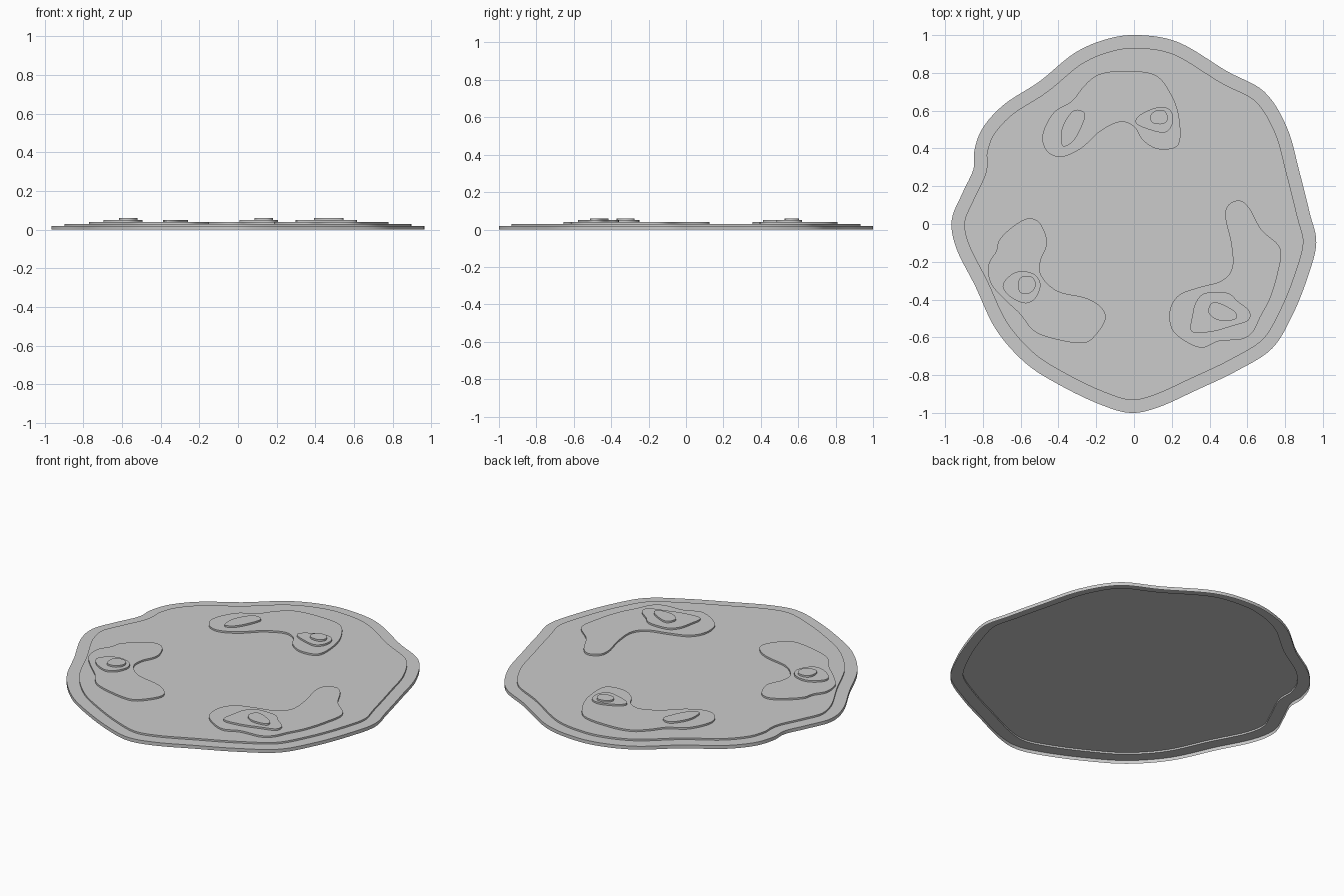
import bpy
import bmesh
import math
from mathutils import Vector

cube = bpy.data.objects.get("Cube")
if cube:
    bpy.data.objects.remove(cube, do_unlink=True)

stone = bpy.data.materials.new("plain_grey")
stone.use_nodes = True
stone.diffuse_color = (0.6, 0.6, 0.6, 1)
stone.node_tree.nodes["Principled BSDF"].inputs["Base Color"].default_value = stone.diffuse_color

STEP = 0.01                 # height of one terrace
SHORE = 2 * STEP            # height of the lowest terrace
SAMPLES = 6                 # curve points between two outline points


def smooth_loop(points):
    """Closed Catmull-Rom curve through clockwise points, returned counter-clockwise."""
    pts = [Vector(p) for p in reversed(points)]
    count = len(pts)
    loop = []
    for i in range(count):
        a, b, c, d = (pts[(i + k) % count] for k in range(-1, 3))
        for s in range(SAMPLES):
            t = s / SAMPLES
            loop.append(b + (c - a) * t / 2
                        + (a * 2 - b * 5 + c * 4 - d) * t * t / 2
                        + (b * 3 - a - c * 3 + d) * t ** 3 / 2)
    return loop


def inset_loop(loop, distance):
    """Move every point of a counter-clockwise loop inward."""
    result = []
    for i, p in enumerate(loop):
        along = (loop[(i + 1) % len(loop)] - loop[i - 1]).normalized()
        result.append(p + Vector((-along.y, along.x)) * distance)
    return result


def build_terrace(name, levels, closed_top=True):
    """Skin a stack of (loop, height) levels and optionally cap the last one."""
    bm = bmesh.new()
    rings = [[bm.verts.new((p.x, p.y, z)) for p in loop] for loop, z in levels]
    for low, high in zip(rings, rings[1:]):
        for i in range(len(low)):
            j = (i + 1) % len(low)
            bm.faces.new((low[i], low[j], high[j], high[i]))
    if closed_top:
        bm.faces.new(rings[-1])
    mesh = bpy.data.meshes.new(name)
    bm.to_mesh(mesh)
    bm.free()
    mesh.materials.append(stone)
    obj = bpy.data.objects.new(name, mesh)
    bpy.context.collection.objects.link(obj)
    bpy.ops.object.select_all(action="DESELECT")
    obj.select_set(True)
    bpy.context.view_layer.objects.active = obj
    bpy.ops.object.shade_smooth_by_angle(angle=math.radians(30))
    return obj


def raised_terrace(name, points, base):
    """A flat-topped terrace one step high."""
    loop = smooth_loop(points)
    build_terrace(name, [(loop, base), (loop, base + STEP)])


# Island: shore rim with an open underside, and the plateau inside it
shore = smooth_loop([
    (.03, 1), (.24, .96), (.49, .81), (.69, .7), (.81, .51), (.875, .28),
    (.93, .06), (.965, -.1), (.92, -.28), (.84, -.48), (.73, -.66), (.54, -.78),
    (.33, -.88), (.13, -.97), (-.02, -1), (-.18, -.955), (-.38, -.86),
    (-.57, -.74), (-.73, -.56), (-.84, -.33), (-.94, -.13), (-.965, .02),
    (-.91, .16), (-.85, .29), (-.845, .39), (-.8, .51), (-.685, .635),
    (-.5, .755), (-.315, .905), (-.14, .98)])
plateau = inset_loop(shore, .068)
build_terrace("shore", [(shore, 0), (shore, SHORE), (plateau, SHORE)], closed_top=False)
build_terrace("plateau", [(plateau, SHORE), (plateau, SHORE + STEP)])

# Three curved ridges on the plateau
ridges = {
    "back_ridge": [
        (-.065, .81), (.11, .79), (.2, .68), (.24, .555), (.235, .42), (.135, .395),
        (.05, .44), (0, .515), (-.075, .54), (-.18, .49), (-.28, .4), (-.385, .355),
        (-.46, .385), (-.485, .47), (-.425, .59), (-.33, .65), (-.265, .73), (-.19, .79)],
    "right_ridge": [
        (-.555, .03), (-.495, 0), (-.46, -.1), (-.495, -.195), (-.49, -.275),
        (-.405, -.355), (-.26, -.39), (-.18, -.435), (-.15, -.5), (-.2, -.585),
        (-.265, -.63), (-.395, -.615), (-.525, -.57), (-.605, -.475), (-.695, -.39),
        (-.76, -.31), (-.77, -.215), (-.73, -.145), (-.71, -.08), (-.63, -.005)],
    "left_ridge": [
        (.555, .125), (.61, .085), (.675, -.03), (.775, -.13), (.76, -.265),
        (.72, -.395), (.67, -.49), (.63, -.57), (.57, -.61), (.45, -.62), (.36, -.655),
        (.27, -.62), (.2, -.555), (.19, -.455), (.24, -.375), (.345, -.335),
        (.465, -.3), (.52, -.23), (.515, -.105), (.485, .025), (.495, .095)],
}

# Mounds standing on the ridges
mounds = {
    "back_low_mound": [
        (-.32, .6), (-.26, .585), (-.28, .51), (-.325, .435), (-.38, .415), (-.38, .51)],
    "back_mound": [
        (.135, .62), (.195, .6), (.205, .535), (.165, .485), (.08, .5),
        (.01, .535), (.035, .58)],
    "right_mound": [
        (-.605, -.25), (-.53, -.265), (-.495, -.32), (-.52, -.39), (-.575, -.42),
        (-.655, -.385), (-.695, -.33), (-.665, -.28)],
    "left_mound": [
        (.38, -.365), (.495, -.365), (.55, -.41), (.61, -.46), (.605, -.51),
        (.52, -.54), (.41, -.57), (.305, -.57), (.31, -.48), (.33, -.41)],
}

# Small peaks on three of the mounds
peaks = {
    "back_peak": [
        (.115, .6), (.16, .6), (.18, .56), (.155, .53), (.1, .535), (.085, .57)],
    "right_peak": [
        (-.595, -.28), (-.54, -.28), (-.52, -.325), (-.55, -.365), (-.6, -.365),
        (-.615, -.32)],
    "left_peak": [
        (.41, -.42), (.455, -.42), (.535, -.465), (.535, -.505), (.45, -.51),
        (.395, -.47)],
}

for level, group in enumerate((ridges, mounds, peaks), start=1):
    for part, outline in group.items():
        raised_terrace(part, outline, SHORE + level * STEP)
